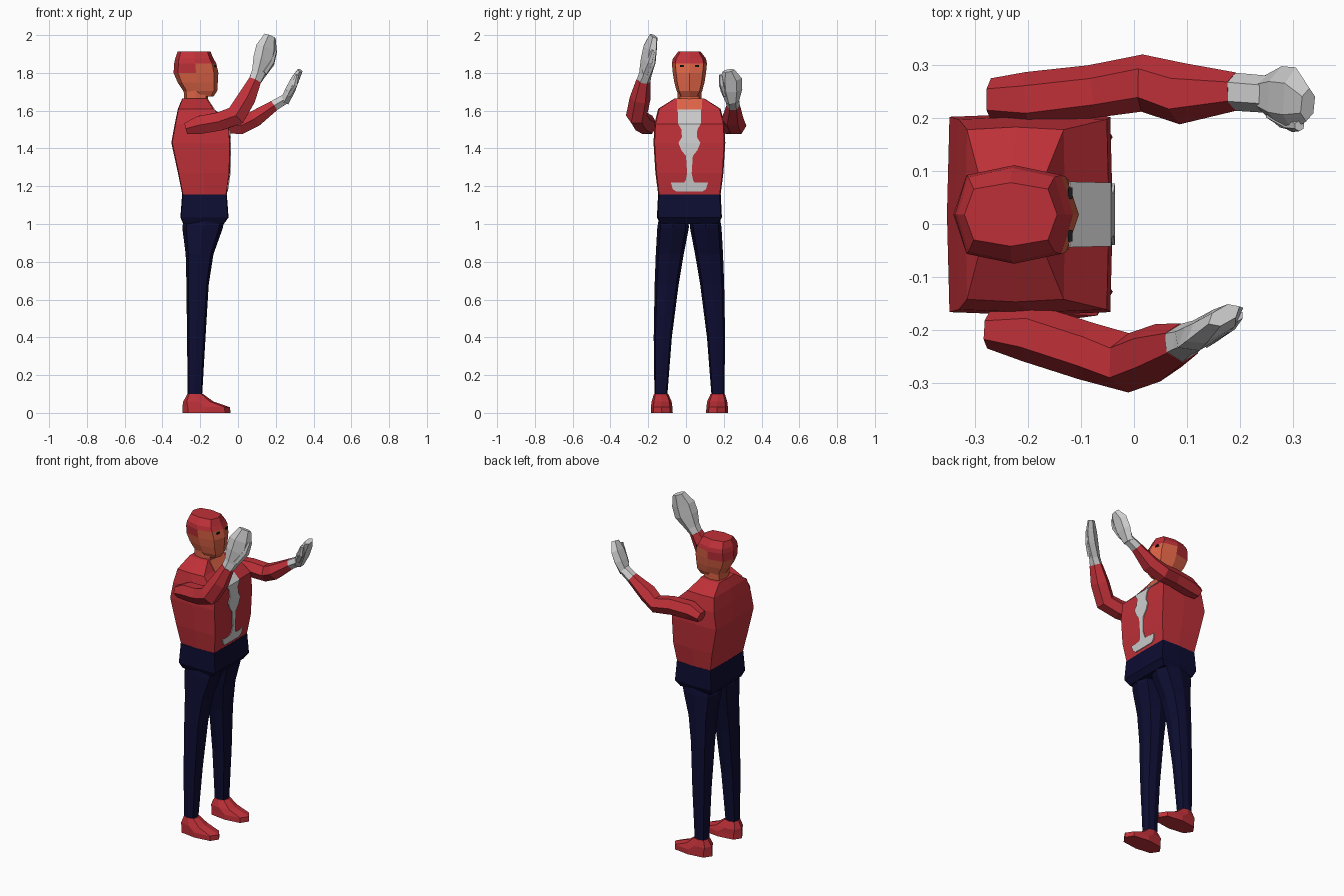
import bpy, bmesh, math
from mathutils import Vector as V

CY = 0.018  # the body's mirror plane in y


def material(name, rgb):
    m = bpy.data.materials.new(name)
    m.diffuse_color = (*rgb, 1)
    return m


RED = material("red cloth", (0.52, 0.03, 0.04))
SKIN = material("skin", (0.72, 0.125, 0.06))
NAVY = material("navy cloth", (0.004, 0.004, 0.032))
GREY = material("light grey", (0.62, 0.62, 0.62))
BLACK = material("black", (0.01, 0.008, 0.01))


def loft(name, rings, mats, rule=None):
    """Skin closed rings into a capped solid; rule picks a material per face."""
    bm = bmesh.new()
    loops = [[bm.verts.new(p) for p in r] for r in rings]
    n = len(loops[0])
    for a, b in zip(loops, loops[1:]):
        for i in range(n):
            j = (i + 1) % n
            bm.faces.new((a[i], a[j], b[j], b[i]))
    bm.faces.new(loops[0][::-1])
    bm.faces.new(loops[-1])
    bmesh.ops.recalc_face_normals(bm, faces=bm.faces)
    if rule:
        for f in bm.faces:
            f.material_index = rule(f.calc_center_median())
    me = bpy.data.meshes.new(name)
    bm.to_mesh(me)
    bm.free()
    for m in mats:
        me.materials.append(m)
    ob = bpy.data.objects.new(name, me)
    bpy.context.collection.objects.link(ob)
    return ob


def ring(z, x0, x1, y0, y1, k):
    """Eight-sided level ring; k=1 is a box, 0.7 a regular octagon."""
    cx, cy, hx, hy = (x0 + x1) / 2, (y0 + y1) / 2, (x1 - x0) / 2, (y1 - y0) / 2
    unit = [(1, 0), (k, k), (0, 1), (-k, k), (-1, 0), (-k, -k), (0, -1), (k, -k)]
    return [V((cx + u * hx, cy + v * hy, z)) for u, v in unit]


def body(name, rows, k, mats, rule=None):
    return loft(name, [ring(z, a, b, CY - h, CY + h, k) for z, a, b, h in rows], mats, rule)


def tube(name, rows, wide, mat, n=6):
    """Rows are (point, half width, half thickness); wide is the width axis."""
    pts = [V(r[0]) for r in rows]
    rings = []
    for i, (p, row) in enumerate(zip(pts, rows)):
        t = (pts[min(i + 1, len(pts) - 1)] - pts[max(i - 1, 0)]).normalized()
        s = V(wide)
        s = (s - t * s.dot(t)).normalized()
        u = t.cross(s)
        angles = [math.tau * j / n for j in range(n)]
        rings.append([p + s * row[1] * math.cos(a) + u * row[2] * math.sin(a) for a in angles])
    return loft(name, rings, [mat])


# Torso and hips
TORSO = [(1.155, -.295, -.06, .165), (1.27, -.318, -.043, .18), (1.43, -.353, -.04, .19),
         (1.53, -.335, -.047, .185), (1.61, -.318, -.13, .165), (1.665, -.295, -.165, .078)]
body("torso", TORSO, 0.97, [RED])
body("hips", [(1.0, -.29, -.075, .155), (1.035, -.305, -.05, .172), (1.155, -.296, -.059, .166)],
     0.97, [NAVY])


# Thin plates that follow the chest
def chest_x(z):
    for (za, _, xa, _), (zb, _, xb, _) in zip(TORSO, TORSO[1:]):
        if z <= zb:
            return xa + (xb - xa) * (z - za) / (zb - za)
    return TORSO[-1][2]


def chest_plate(name, rows, mat):
    rings = []
    for z, h in rows:
        x = chest_x(z)
        rings.append([V((x + d, CY + s * h, z)) for d, s in
                      ((-.004, -1), (.004, -1), (.004, 1), (-.004, 1))])
    loft(name, rings, [mat])


chest_plate("chest_stripe", [(1.172, .07), (1.185, .088), (1.218, .098), (1.22, .095),
                             (1.205, .04), (1.23, .02), (1.27, .012), (1.36, .018),
                             (1.39, .042), (1.43, .058), (1.46, .04), (1.50, .042),
                             (1.53, .06), (1.605, .062)], GREY)
chest_plate("open_collar", [(1.607, .066), (1.64, .066), (1.664, .066)], SKIN)

# Neck and head with a close cap
body("neck", [(1.63, -.285, -.16, .062), (1.72, -.288, -.155, .065)], 0.8, [SKIN])
body("head", [(1.675, -.265, -.13, .052), (1.705, -.29, -.11, .068), (1.75, -.32, -.107, .08),
              (1.80, -.341, -.104, .088), (1.85, -.338, -.115, .093), (1.875, -.333, -.13, .088),
              (1.912, -.32, -.145, .06)],
     0.8, [SKIN, RED],
     lambda c: int(c.z > 1.85 or (c.z > 1.80 and c.x < -.23)))
for s in (-1, 1):
    x, y = -.117, CY + s * .04
    loft("eye", [[V((x + d, y + a, z)) for d, a in
                  ((-.008, -.011), (.001, -.011), (.001, .011), (-.008, .011))]
                 for z in (1.832, 1.842)], [BLACK])

# Legs and shoes, mirrored across the body plane
LEG = [(1.04, -.285, -.07, .005, .16), (.98, -.295, -.08, .003, .17), (.84, -.277, -.13, .03, .178),
       (.68, -.273, -.155, .057, .184), (.4, -.27, -.172, .093, .189), (.09, -.266, -.19, .117, .185)]
SHOE = [(0, -.295, -.04, .088, .204), (.03, -.295, -.042, .09, .204),
        (.06, -.29, -.13, .094, .2), (.1, -.268, -.185, .112, .188)]
for s, side in ((-1, "right"), (1, "left")):
    for part, rows, k, mat in (("leg", LEG, .8, NAVY), ("shoe", SHOE, .77, RED)):
        loft(f"{side}_{part}",
             [ring(z, a, b, CY + s * p, CY + s * q, k) for z, a, b, p, q in rows], [mat])

# Right arm, raised high
tube("right_sleeve", [((-.275, -.2, 1.505), .035, .035), ((-.2, -.205, 1.525), .055, .055),
                      ((-.09, -.24, 1.545), .055, .056), ((-.01, -.262, 1.575), .056, .062),
                      ((.045, -.243, 1.665), .055, .055), ((.09, -.225, 1.76), .038, .038)],
     (0, 1, 0), RED)
tube("right_glove", [((.085, -.227, 1.75), .036, .038), ((.108, -.215, 1.795), .044, .03),
                     ((.137, -.2, 1.865), .068, .03), ((.152, -.19, 1.93), .066, .026),
                     ((.17, -.172, 1.995), .036, .017)], (.82, .5, 0), GREY)
tube("right_thumb", [((.135, -.215, 1.80), .02, .02), ((.175, -.19, 1.86), .02, .018),
                     ((.195, -.172, 1.92), .012, .012)], (.8, .5, 0), GREY)

# Left arm, reaching forward
tube("left_sleeve", [((-.27, .235, 1.505), .04, .035), ((-.2, .235, 1.525), .052, .055),
                     ((-.08, .25, 1.53), .05, .055), ((.015, .266, 1.52), .054, .052),
                     ((.09, .246, 1.558), .058, .05), ((.193, .25, 1.628), .036, .033)],
     (0, 1, 0), RED)
tube("left_glove_cuff", [((.185, .25, 1.623), .036, .033), ((.25, .245, 1.662), .035, .03)],
     (0, 1, 0), GREY)
tube("left_glove", [((.245, .245, 1.645), .035, .028), ((.277, .24, 1.71), .058, .03),
                    ((.302, .236, 1.765), .06, .025), ((.328, .225, 1.812), .032, .016)],
     (0, 1, 0), GREY)
tube("left_thumb", [((.265, .21, 1.685), .018, .02), ((.3, .19, 1.74), .017, .018),
                    ((.312, .185, 1.79), .01, .01)], (0, 1, 0), GREY)
